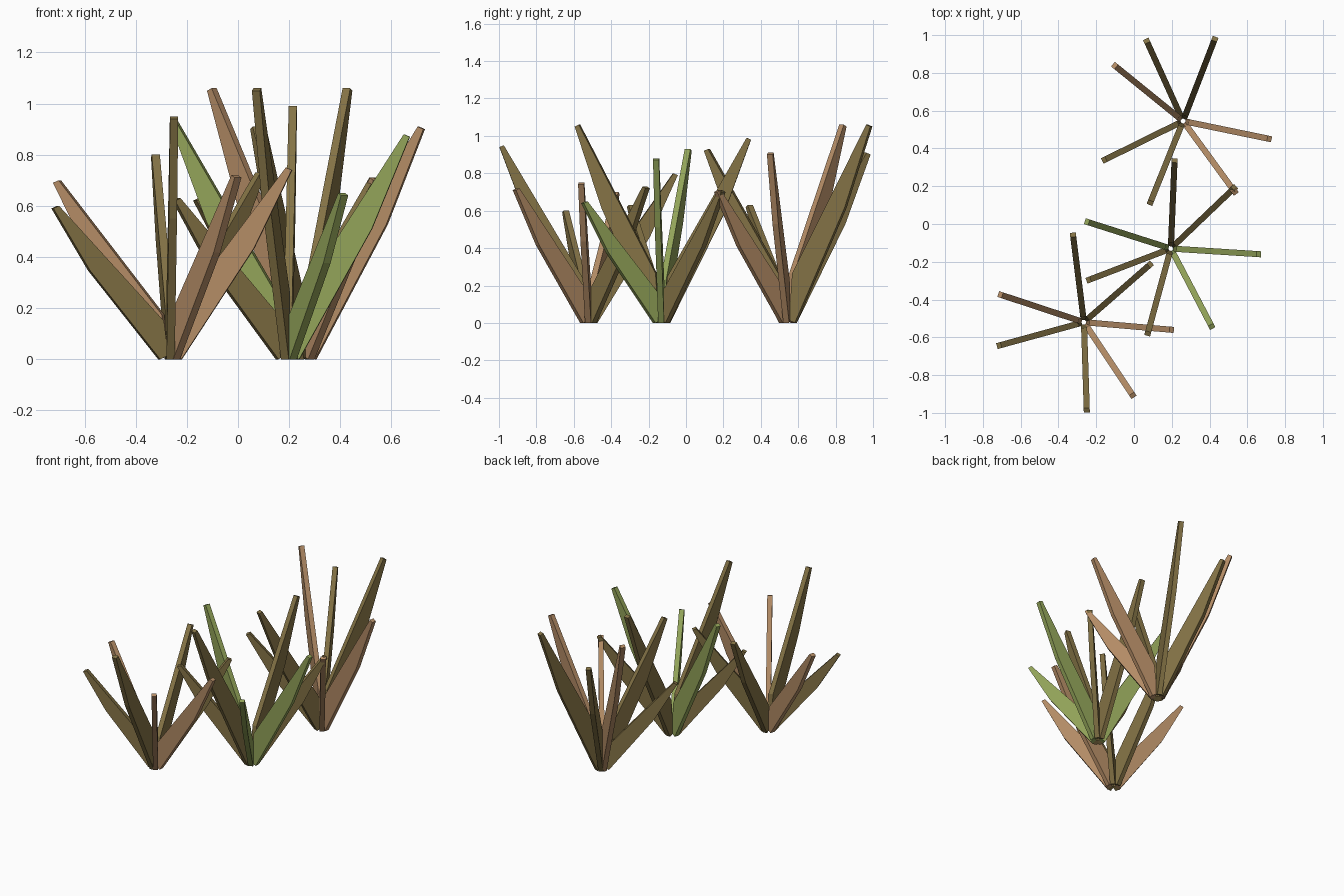
import bpy, bmesh, math

if "Cube" in bpy.data.objects:
    bpy.data.objects.remove(bpy.data.objects["Cube"])

# Materials for the dry, olive and fresh leaves
def material(name, col):
    m = bpy.data.materials.new(name)
    m.diffuse_color = (*col, 1)
    m.use_nodes = True
    m.node_tree.nodes["Principled BSDF"].inputs["Base Color"].default_value = m.diffuse_color
    return m

MATS = {
    "tan": material("tan_leaf", (0.45, 0.26, 0.13)),
    "olive": material("olive_leaf", (0.23, 0.17, 0.06)),
    "green": material("green_leaf", (0.29, 0.37, 0.10)),
}
HALF = 0.016  # half thickness of a blade

# One flat leaf blade: radial profile (r, z) extruded sideways
def blade(name, centre, tip, h, mat):
    cx, cy = centre
    ang = math.atan2(tip[1] - cy, tip[0] - cx)
    c, s = math.cos(ang), math.sin(ang)
    profile = [(0.045, 0), (0.33, 0.58 * h), (0.478, h - 0.01),
               (0.455, h), (0.03, 0.25 * h), (0.012, 0.015)]
    bm = bmesh.new()
    sides = []
    for t in (-HALF, HALF):
        sides.append([bm.verts.new((cx + r * c - t * s, cy + r * s + t * c, z))
                      for r, z in profile])
    a, b = sides
    bm.faces.new(a)
    bm.faces.new(b[::-1])
    n = len(profile)
    for i in range(n):
        j = (i + 1) % n
        bm.faces.new((a[i], b[i], b[j], a[j]))
    bmesh.ops.recalc_face_normals(bm, faces=bm.faces)
    me = bpy.data.meshes.new(name)
    bm.to_mesh(me)
    bm.free()
    me.materials.append(MATS[mat])
    bpy.context.collection.objects.link(bpy.data.objects.new(name, me))

# Clumps: centre, then blades as (tip x, tip y, height, colour)
CLUMPS = {
    "front_clump": ((-0.265, -0.52), [
        (-0.72, -0.37, 0.70, "tan"), (-0.72, -0.645, 0.60, "olive"),
        (-0.25, -0.99, 0.95, "olive"), (-0.005, -0.91, 0.72, "tan"),
        (0.20, -0.56, 0.75, "tan"), (0.09, -0.21, 0.73, "olive"),
        (-0.325, -0.04, 0.80, "olive")]),
    "middle_clump": ((0.195, -0.13), [
        (0.215, 0.345, 0.99, "olive"), (0.53, 0.19, 0.71, "olive"),
        (-0.26, 0.015, 0.93, "green"), (0.665, -0.16, 0.88, "green"),
        (0.415, -0.55, 0.65, "green"), (0.07, -0.59, 1.06, "olive"),
        (-0.25, -0.30, 0.63, "olive")]),
    "back_clump": ((0.26, 0.545), [
        (0.06, 0.985, 0.91, "olive"), (0.43, 0.985, 1.06, "olive"),
        (-0.11, 0.845, 1.06, "tan"), (-0.165, 0.335, 0.63, "olive"),
        (0.085, 0.11, 0.93, "olive"), (0.53, 0.175, 0.71, "tan"),
        (0.72, 0.45, 0.91, "tan")]),
}
for name, (centre, blades) in CLUMPS.items():
    for i, (x, y, h, mat) in enumerate(blades):
        blade(f"{name}_leaf_{i + 1}", centre, (x, y), h, mat)
